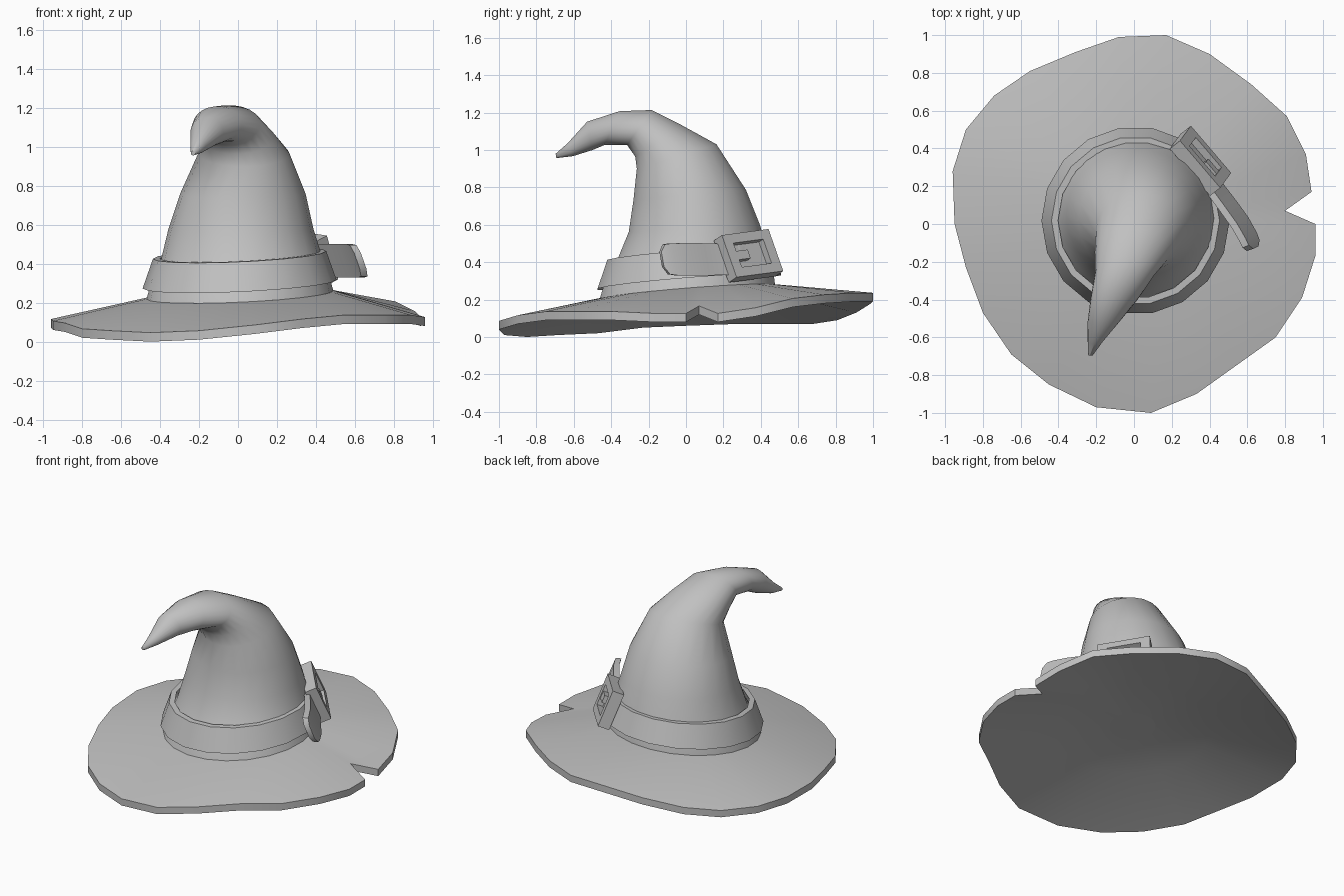
import bpy
import bmesh
from math import sin, cos, pi, radians
from mathutils import Vector, Matrix

cube = bpy.data.objects.get("Cube")
if cube:
    bpy.data.objects.remove(cube, do_unlink=True)

# One felt colour for the whole hat
felt = bpy.data.materials.new("grey felt")
felt.use_nodes = True
grey = (0.53, 0.53, 0.53, 1)
felt.diffuse_color = grey
felt.node_tree.nodes["Principled BSDF"].inputs["Base Color"].default_value = grey


def finish(name, bm, angle):
    """Turn a bmesh into a shaded object with the felt material."""
    bmesh.ops.recalc_face_normals(bm, faces=bm.faces)
    mesh = bpy.data.meshes.new(name)
    bm.to_mesh(mesh)
    bm.free()
    mesh.materials.append(felt)
    obj = bpy.data.objects.new(name, mesh)
    bpy.context.collection.objects.link(obj)
    bpy.ops.object.select_all(action='DESELECT')
    obj.select_set(True)
    bpy.context.view_layer.objects.active = obj
    bpy.ops.object.shade_smooth_by_angle(angle=radians(angle))
    return obj


def bridge(bm, lower, upper):
    """Join two equal closed loops of vertices with quads."""
    n = len(lower)
    for i in range(n):
        j = (i + 1) % n
        bm.faces.new((lower[i], lower[j], upper[j], upper[i]))


def loft(name, rings, angle, closed=False):
    """Skin a list of point rings; either cap the ends or join them."""
    bm = bmesh.new()
    loops = [[bm.verts.new(p) for p in ring] for ring in rings]
    for lower, upper in zip(loops, loops[1:]):
        bridge(bm, lower, upper)
    if closed:
        bridge(bm, loops[-1], loops[0])
    else:
        bm.faces.new(loops[0])
        bm.faces.new(loops[-1])
    return finish(name, bm, angle)


def tilt(x, y):
    """Height offset of the hat's leaning base."""
    return 0.045 * x + 0.08 * y


# Brim: irregular wavy outline with a notch, x / y / underside height in hundredths
outline = [
    (96, 0, 8), (80, 7, 12), (94, 17, 8), (91, 37, 11), (81, 57, 16),
    (62, 74, 18), (40, 90, 19), (17, 100, 19), (-8, 99, 18), (-31, 91, 13),
    (-55, 81, 9), (-74, 68, 7), (-89, 50, 7), (-96, 28, 7), (-95, 0, 6),
    (-89, -23, 5), (-80, -47, 2), (-65, -69, 1), (-45, -85, 0), (-20, -97, 1),
    (9, -100, 4), (33, -90, 7), (54, -75, 9), (75, -60, 9), (89, -39, 9),
    (96, -17, 8)]
edge = [Vector(p) / 100 for p in outline]
base = []
for p in edge:
    d = p.to_2d().normalized() * 0.48
    base.append(Vector((d.x + 0.01, d.y + 0.005, 0.24 + tilt(d.x, d.y))))
thick = Vector((0, 0, 0.046))
bm = bmesh.new()
under_inner = [bm.verts.new(p - thick) for p in base]
under = [bm.verts.new(p) for p in edge]
rim = [bm.verts.new(p + thick) for p in edge]
inner = [bm.verts.new(p) for p in base]
bridge(bm, under_inner, under)
bridge(bm, under, rim)
bridge(bm, rim, inner)
bm.faces.new(inner)
# Shallow dome closing the underside
center = bm.verts.new((0, 0, 0.23))
for a, b in zip(under_inner, under_inner[1:] + under_inner[:1]):
    bm.faces.new((a, b, center))
finish("brim", bm, 35)

# Crown: leaning cone that curls forward into a pointed tip
# centre x, y, z, half width, half depth, pitch in degrees
sections = [
    (.01, .005, .22, .485, .48, 5),
    (.01, .015, .33, .455, .455, 5),
    (.015, .03, .44, .41, .405, 5),
    (.015, .045, .58, .372, .355, 3),
    (.025, .02, .76, .322, .305, 5),
    (.03, -.05, .965, .235, .225, 17),
    (-.01, -.15, 1.05, .198, .15, 35),
    (-.045, -.25, 1.12, .16, .115, 55),
    (-.105, -.395, 1.117, .125, .1, 66),
    (-.16, -.515, 1.075, .085, .078, 100),
    (-.205, -.62, 1, .04, .037, 115),
    (-.23, -.695, .968, .012, .012, 100)]
SIDES = 22
crown = []
for x, y, z, w, d, pitch in sections:
    lean = 0.045 if z < 0.5 else 0
    ring = []
    for i in range(SIDES):
        a = 2 * pi * i / SIDES
        dx, dd = w * cos(a), d * sin(a)
        ring.append((x + dx, y + dd * cos(radians(pitch)),
                     z + dd * sin(radians(pitch)) + lean * dx))
    crown.append(ring)
loft("crown", crown, 60)

# Belt: flared band standing off the crown, undercut below
belt = []
for r, z in ((.498, .295), (.445, .445), (.41, .445), (.45, .315)):
    ring = []
    for i in range(18):
        a = 2 * pi * i / 18
        x, y = r * cos(a), r * sin(a)
        ring.append((x + 0.008, y + 0.018, z + tilt(x, y)))
    belt.append(ring)
loft("belt", belt, 35, closed=True)

# Buckle: leaning frame, local axes are length, height and outward
along = Vector((-.65, .76, .1)).normalized()
outward = Vector((.76, .65, 0))
up = (Vector((0, 0, 1)) - outward * 0.42).normalized()
up = (up - along * up.dot(along)).normalized()
outward = along.cross(up)
if outward.x < 0:
    outward = -outward
place = Matrix((along, up, outward)).transposed().to_4x4()
place.translation = (.35, .333, .433)


def rectangle(w, h, depth):
    corners = ((-w, -h), (w, -h), (w, h), (-w, h))
    return [place @ Vector((x / 2, y / 2, depth)) for x, y in corners]


def box(name, w, h, low, high, shift=0):
    move = along * shift
    rings = [[p + move for p in rectangle(w, h, d)] for d in (low, high)]
    return loft(name, rings, 20)


loft("buckle_frame", [
    rectangle(.33, .245, -.035), rectangle(.33, .245, .04),
    rectangle(.21, .14, .04), rectangle(.21, .14, -.035)], 20, closed=True)
box("buckle_backing", .22, .16, -.05, .0)
box("buckle_prong", .09, .05, -.01, .035, -.065)

# Strap end: loose tongue that curves away from the crown
path = [(.37, .29, .08), (.435, .18, .083), (.495, .1, .086),
        (.56, .01, .087), (.605, -.07, .085), (.62, -.105, .08),
        (.628, -.13, .04)]
strap = []
for i, (x, y, half) in enumerate(path):
    before, after = path[max(i - 1, 0)], path[min(i + 1, len(path) - 1)]
    run = Vector((after[0] - before[0], after[1] - before[1], 0)).normalized()
    side = Vector((-run.y, run.x, 0)) * 0.018
    mid = Vector((x, y, .415))
    rise = Vector((-.03, -.015, .085)) * (half / .085)
    strap.append([mid - rise - side, mid - rise + side,
                  mid + rise + side, mid + rise - side])
loft("strap_end", strap, 35)
